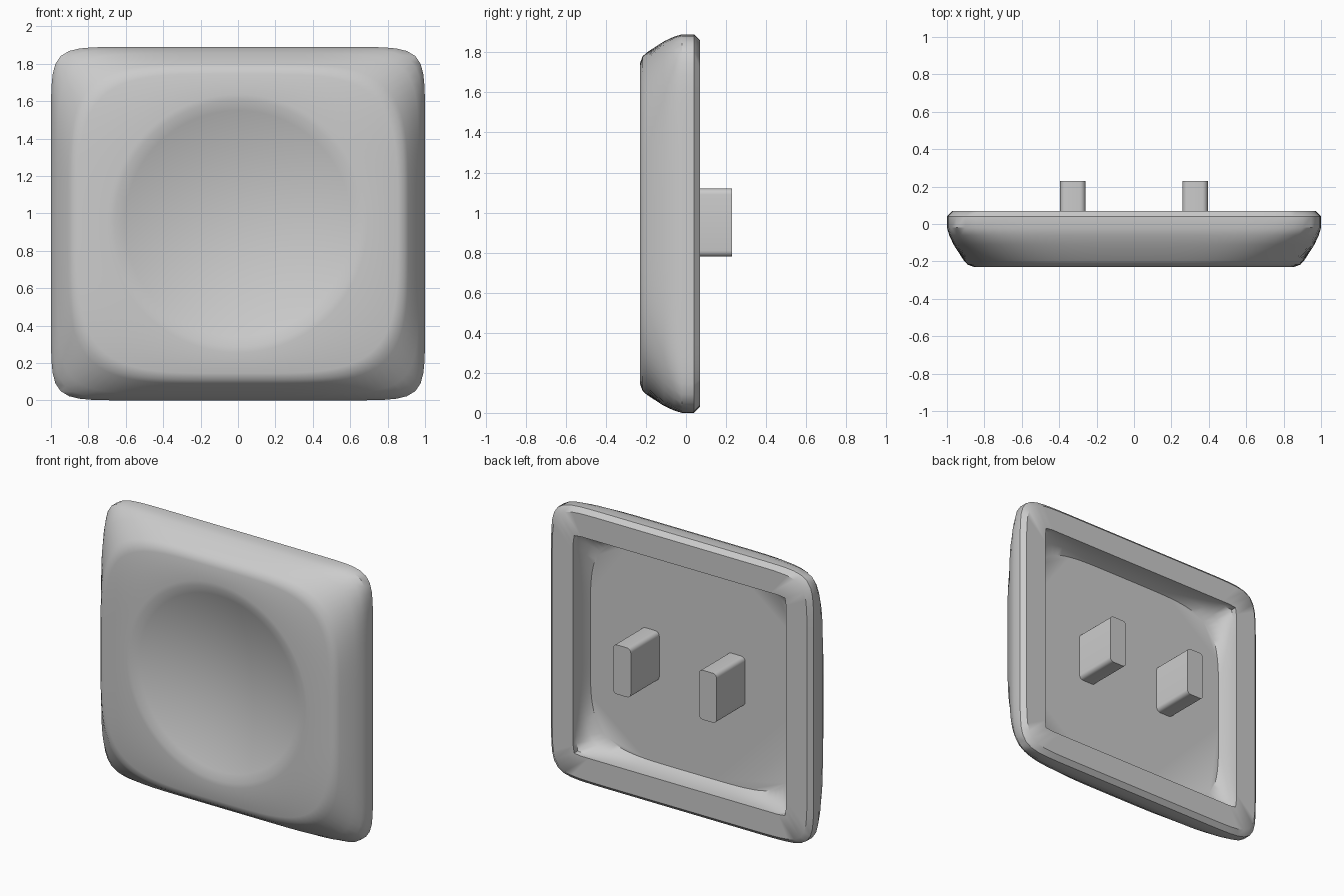
import bpy, bmesh, math

cube = bpy.data.objects.get("Cube")
if cube:
    bpy.data.objects.remove(cube, do_unlink=True)

HX, HZ, SEG = 1.0, 0.945, 160

grey = bpy.data.materials.new("light grey plastic")
grey.use_nodes = True
grey.diffuse_color = (0.6, 0.6, 0.6, 1)
grey.node_tree.nodes["Principled BSDF"].inputs["Base Color"].default_value = (0.6, 0.6, 0.6, 1)


def ring(bm, hx, hz, y, n):
    """Closed superellipse loop; n = 2 is round, large n is square."""
    verts = []
    for i in range(SEG):
        a = math.tau * i / SEG
        c, s = math.cos(a), math.sin(a)
        r = (abs(c) ** n + abs(s) ** n) ** (-1 / n)
        verts.append(bm.verts.new((hx * c * r, y, HZ + hz * s * r)))
    return verts


def finish(bm, name):
    bmesh.ops.recalc_face_normals(bm, faces=bm.faces[:])
    mesh = bpy.data.meshes.new(name)
    bm.to_mesh(mesh)
    bm.free()
    mesh.materials.append(grey)
    obj = bpy.data.objects.new(name, mesh)
    bpy.context.collection.objects.link(obj)
    bpy.ops.object.select_all(action='DESELECT')
    obj.select_set(True)
    bpy.context.view_layer.objects.active = obj
    bpy.ops.object.shade_smooth_by_angle(angle=math.radians(40))
    return obj


# Cap shell, from the cavity floor over the rim and sides to the front face
# Each entry: inset from the outer size, depth y, squareness
shell = [
    (0.215, -0.08, 5), (0.20, -0.04, 8), (0.19, 0.03, 80), (0.19, 0.07, 80),
    (0.03, 0.07, 13), (0.0, 0.04, 13), (0.0, -0.02, 13), (0.012, -0.06, 10),
    (0.035, -0.11, 7.5), (0.09, -0.195, 4.6), (0.11, -0.217, 4.4), (0.145, -0.23, 4.2),
]
bm = bmesh.new()
loops = [ring(bm, HX - d, HZ - d, y, n) for d, y, n in shell]

# Round dish sunk into the front
R, DEPTH, STEPS = 0.66, 0.12, 12
loops.append(ring(bm, R + 0.03, R + 0.03, -0.23, 2))
for k in range(STEPS, 0, -1):
    t = k / STEPS
    loops.append(ring(bm, R * t, R * t, -0.23 + DEPTH * (1 - t * t), 2))
for a, b in zip(loops, loops[1:]):
    for i in range(SEG):
        j = (i + 1) % SEG
        bm.faces.new((a[i], a[j], b[j], b[i]))
bm.faces.new(loops[0])
centre = bm.verts.new((0, -0.23 + DEPTH, HZ))
for i in range(SEG):
    bm.faces.new((loops[-1][i], loops[-1][(i + 1) % SEG], centre))
finish(bm, "cap_shell")

# Two rounded mounting pegs rising from the cavity floor
for side, name in ((1, "left_peg"), (-1, "right_peg")):
    bm = bmesh.new()
    bmesh.ops.create_cube(bm, size=1)
    for v in bm.verts:
        v.co = (side * 0.327 + v.co.x * 0.135, 0.07 + v.co.y * 0.32, 0.95 + v.co.z * 0.34)
    along = [e for e in bm.edges if abs(e.verts[0].co.y - e.verts[1].co.y) > 0.1]
    bmesh.ops.bevel(bm, geom=along, offset=0.03, segments=5, profile=0.5, affect='EDGES')
    finish(bm, name)
